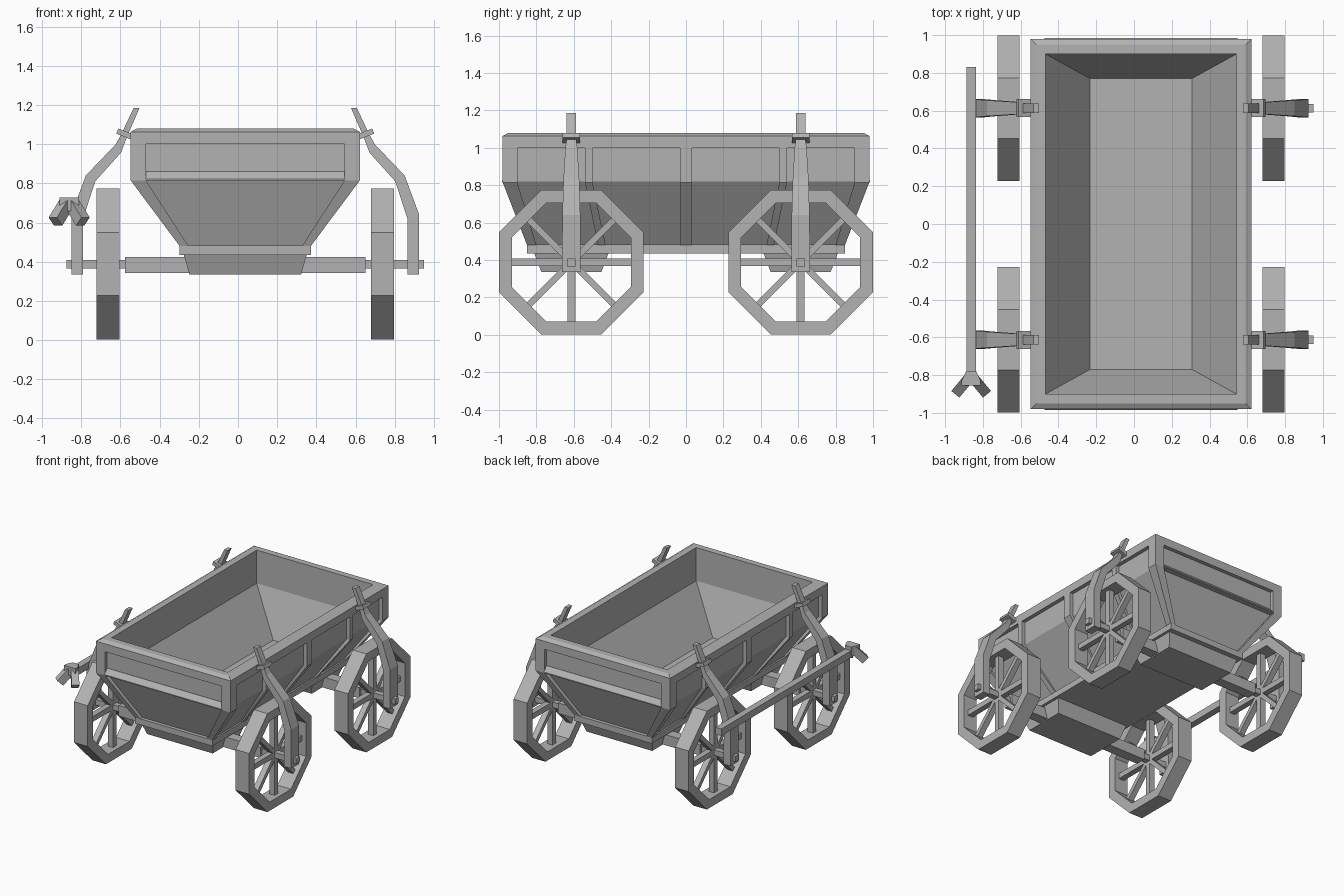
import bpy, bmesh, math
from mathutils import Vector

if "Cube" in bpy.data.objects:
    bpy.data.objects.remove(bpy.data.objects["Cube"])

CX = 0.037          # centre line of the wagon body
WY, WZ = 0.613, 0.388   # wheel centre
wood = bpy.data.materials.new("weathered_grey")
wood.diffuse_color = (0.45, 0.45, 0.45, 1)
wood.use_nodes = True
wood.node_tree.nodes["Principled BSDF"].inputs["Base Color"].default_value = wood.diffuse_color


def loft(name, rings, closed=False):
    """Skin a list of equal-length point rings; cap the ends unless closed."""
    bm = bmesh.new()
    vs = [[bm.verts.new(p) for p in r] for r in rings]
    n = len(vs[0])
    pairs = list(zip(vs, vs[1:])) + ([(vs[-1], vs[0])] if closed else [])
    for a, b in pairs:
        for i in range(n):
            bm.faces.new((a[i], a[(i + 1) % n], b[(i + 1) % n], b[i]))
    if not closed:
        bm.faces.new(vs[0])
        bm.faces.new(vs[-1])
    bmesh.ops.recalc_face_normals(bm, faces=bm.faces)
    me = bpy.data.meshes.new(name)
    bm.to_mesh(me)
    bm.free()
    me.materials.append(wood)
    ob = bpy.data.objects.new(name, me)
    bpy.context.collection.objects.link(ob)
    return ob


def rect(x0, x1, y0, y1, z):
    return [(x0, y0, z), (x1, y0, z), (x1, y1, z), (x0, y1, z)]


def sym(hx, hy, z, cy=0):
    return rect(CX - hx, CX + hx, cy - hy, cy + hy, z)


def box(name, x0, x1, y0, y1, z0, z1):
    return loft(name, [rect(x0, x1, y0, y1, z0), rect(x0, x1, y0, y1, z1)])


def side(s, x0, x1, y0, y1, z):
    """Rectangle at offset x0..x1 from the centre line on side s."""
    return rect(CX + s * x0, CX + s * x1, y0, y1, z)


def bar(name, a, b, w, t, up=(0, 0, 1)):
    """Square bar from a to b, w wide and t thick."""
    a, b = Vector(a), Vector(b)
    d = (b - a).normalized()
    u = d.cross(Vector(up)).normalized()
    v = u.cross(d)
    offs = [u * (i * w / 2) + v * (j * t / 2) for i, j in ((-1, -1), (1, -1), (1, 1), (-1, 1))]
    return loft(name, [[a + o for o in offs], [b + o for o in offs]])


# Tub: outside panels, overhanging chamfered rim, inside walls and floor
loft("tub", [sym(*r) for r in (
    (.30, .81, .45), (.555, .95, .82), (.555, .95, 1.0), (.585, .98, 1.0),
    (.585, .98, 1.063), (.553, .95, 1.08), (.505, .90, 1.08),
    (.505, .90, .82), (.27, .77, .485))])
loft("floor_frame", [sym(.335, .85, .435), sym(.335, .85, .482)])

# End sills under the front and back panels
for e in (-1, 1):
    loft("end_sill", [rect(CX - .51, CX + .51, e * .93, e * .985, .815),
                      rect(CX - .51, CX + .51, e * .93, e * .985, .823),
                      rect(CX - .51, CX + .51, e * .93, e * .951, .86)])

for s in (-1, 1):
    # Corner posts with their sloping corner ribs
    for e in (-1, 1):
        loft("corner_post", [side(s, .29, .335, e * .80, e * .85, .48),
                             side(s, .507, .585, e * .902, e * .98, .815),
                             side(s, .507, .585, e * .902, e * .98, 1.01)])
    # Side posts continuing into ribs down the sloping side
    for yt, yb in ((-.52, -.45), (0, 0), (.52, .45)):
        h = .032 if yt == 0 else .02
        loft("side_post", [side(s, .28, .335, yb - h, yb + h, .48),
                           side(s, .53, .585, yt - h, yt + h, .815),
                           side(s, .53, .585, yt - h, yt + h, 1.01)])

for e in (-1, 1):
    y = e * WY
    # Bolster, thick axle beam and thin axle shaft
    loft("bolster", [sym(.285, .16, .335, y), sym(.315, .20, .44, y)])
    box("axle_beam", CX - .615, CX + .615, y - .04, y + .04, .342, .425)
    box("axle_shaft", CX - .913, CX + .913, y - .022, y + .022, .365, .408)

    for s in (-1, 1):
        # Octagonal wheel rim
        xi, xo = CX + s * .642, CX + s * .76
        k = 1 / math.cos(math.pi / 8)

        def oct_ring(x, apothem):
            return [(x, y + apothem * k * math.cos((i + .5) * math.pi / 4),
                     WZ + apothem * k * math.sin((i + .5) * math.pi / 4)) for i in range(8)]
        loft("wheel_rim", [oct_ring(xi, .386), oct_ring(xo, .386),
                           oct_ring(xo, .318), oct_ring(xi, .318)], closed=True)
        # Spokes
        xm = (xi + xo) / 2
        for i in range(4):
            a = i * math.pi / 4
            dy, dz = .33 * math.cos(a), .33 * math.sin(a)
            w = .042 if i % 2 == 0 else .034
            bar("spoke", (xm, y - dy, WZ - dz), (xm, y + dy, WZ + dz), w, .045, up=(1, 0, 0))

        # Curved stake arm: offset x, z, half width in y, half thickness in x, tilt in z
        path = ((.858, .335, .05, .03, 0), (.858, .63, .048, .03, .01),
                (.79, .825, .042, .024, .015), (.648, .978, .032, .013, .022),
                (.618, 1.045, .025, .015, .006), (.555, 1.185, .025, .015, 0))
        loft("stake_arm", [[(CX + s * (x - t), y - h, z - d), (CX + s * (x + t), y - h, z + d),
                            (CX + s * (x + t), y + h, z + d), (CX + s * (x - t), y + h, z - d)]
                           for x, z, h, t, d in path])
        # Clip holding the arm to the rim
        bar("arm_clip", (CX + s * .58, y, 1.038), (CX + s * .653, y, 1.067), .095, .028)

# Draw pole stowed along the left side, with a forked end
PX = -.862
box("draw_pole", PX - .026, PX + .026, -.82, .83, .645, .70)
loft("fork_head", [[(PX - h, y, .66), (PX + h, y, .66), (PX + h, y, .728), (PX - h, y, .728)]
                   for y, h in ((-.78, .027), (-.83, .05), (-.855, .05))])
for s in (-1, 1):
    bar("fork_prong", (PX + s * .012, -.815, .70), (PX + s * .07, -.885, .605), .055, .06)
